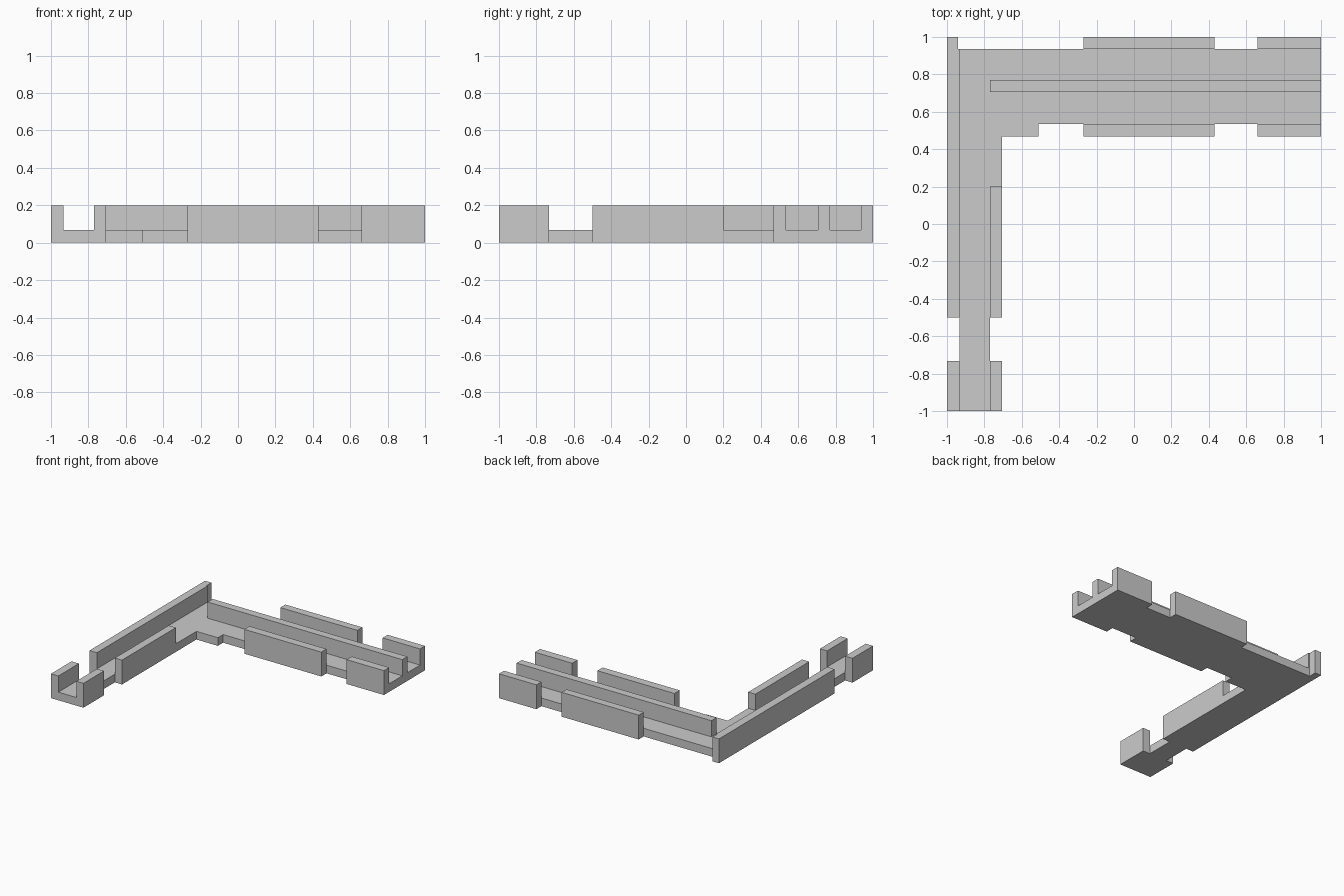
import bpy
import bmesh

cube = bpy.data.objects.get("Cube")
if cube:
    bpy.data.objects.remove(cube, do_unlink=True)

FLOOR, TOP = 0.067, 0.2

grey = bpy.data.materials.new("plain_grey")
grey.use_nodes = True
colour = (0.6, 0.6, 0.6, 1)
grey.diffuse_color = colour
grey.node_tree.nodes["Principled BSDF"].inputs["Base Color"].default_value = colour


def prism(name, outline, z0, z1):
    """Extrude a flat outline from z0 up to z1."""
    bm = bmesh.new()
    face = bm.faces.new([bm.verts.new((x, y, z0)) for x, y in outline])
    result = bmesh.ops.extrude_face_region(bm, geom=[face])
    for v in result["geom"]:
        if isinstance(v, bmesh.types.BMVert):
            v.co.z = z1
    bmesh.ops.recalc_face_normals(bm, faces=bm.faces)
    mesh = bpy.data.meshes.new(name)
    bm.to_mesh(mesh)
    bm.free()
    mesh.materials.append(grey)
    obj = bpy.data.objects.new(name, mesh)
    bpy.context.collection.objects.link(obj)


def wall(name, x0, x1, y0, y1, z0=0):
    prism(name, [(x0, y0), (x1, y0), (x1, y1), (x0, y1)], z0, TOP)


# L-shaped floor, fitted between the outer walls
prism("floor", [(-0.933, -1), (-0.77, -1), (-0.77, 0.2), (-0.705, 0.2),
                (-0.705, 0.467), (-0.51, 0.467), (-0.51, 0.535),
                (1, 0.535), (1, 0.935), (-0.933, 0.935)], 0, FLOOR)

# Narrow wing: walls on both sides with a doorway gap
wall("wing_left_end_wall", -0.77, -0.705, -1, -0.733)
wall("wing_left_wall", -0.77, -0.705, -0.5, 0.2)
wall("wing_right_end_wall", -1, -0.933, -1, -0.733)
prism("wing_right_wall", [(-1, -0.5), (-0.933, -0.5), (-0.933, 0.935),
                          (-0.942, 0.935), (-0.942, 1), (-1, 1)], 0, TOP)

# Wide wing: matching wall segments along the front and back
for side, y0, y1 in (("front", 0.467, 0.535), ("back", 0.935, 1)):
    wall(side + "_middle_wall", -0.27, 0.43, y0, y1)
    wall(side + "_end_wall", 0.66, 1, y0, y1)

# Long dividing wall standing on the floor
wall("dividing_wall", -0.77, 1, 0.705, 0.77, FLOOR)
